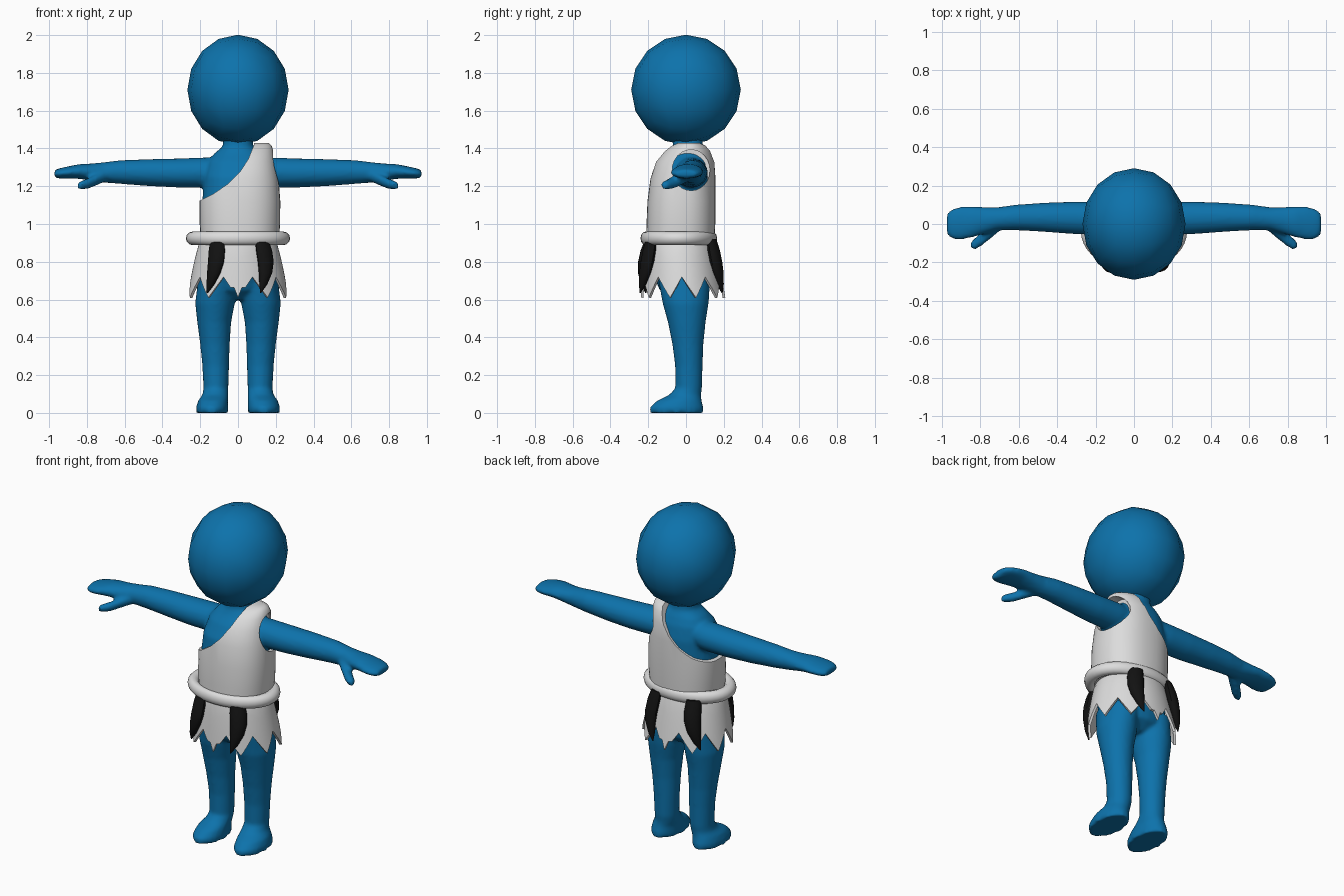
import bpy, bmesh, math
from math import cos, sin, pi, radians

if "Cube" in bpy.data.objects:
    bpy.data.objects.remove(bpy.data.objects["Cube"])


def material(name, rgb):
    m = bpy.data.materials.new(name)
    m.use_nodes = True
    m.diffuse_color = (*rgb, 1)
    bsdf = next(n for n in m.node_tree.nodes if n.type == 'BSDF_PRINCIPLED')
    bsdf.inputs["Base Color"].default_value = (*rgb, 1)
    return m


BLUE = material("blue_skin", (0.004, 0.17, 0.41))
CLOTH = material("pale_cloth", (0.72, 0.72, 0.72))
BLACK = material("black_claw", (0.006, 0.006, 0.006))


def activate(ob):
    bpy.ops.object.select_all(action='DESELECT')
    ob.select_set(True)
    bpy.context.view_layer.objects.active = ob


def finish(name, bm, mat, angle=40):
    bmesh.ops.recalc_face_normals(bm, faces=bm.faces)
    me = bpy.data.meshes.new(name)
    bm.to_mesh(me)
    bm.free()
    ob = bpy.data.objects.new(name, me)
    bpy.context.collection.objects.link(ob)
    me.materials.append(mat)
    activate(ob)
    bpy.ops.object.shade_smooth_by_angle(angle=radians(angle))
    return ob


def modify(ob, kind, **settings):
    activate(ob)
    mod = ob.modifiers.new(kind.lower(), kind)
    for key, value in settings.items():
        setattr(mod, key, value)
    bpy.ops.object.modifier_apply(modifier=mod.name)


def power(v, p):
    return math.copysign(abs(v) ** (2 / p), v)


def loft(name, rings, mat, n=24, axis='z', p=2.0, side=1):
    """Closed skin over elliptical rings (cx, cy, cz, half_a, half_b)."""
    bm = bmesh.new()
    loops = []
    for cx, cy, cz, a, b in rings:
        loop = []
        for i in range(n):
            u, v = power(cos(2*pi*i/n), p) * a, power(sin(2*pi*i/n), p) * b
            co = (cx + u, cy + v, cz) if axis == 'z' else (cx, cy + u, cz + v)
            loop.append(bm.verts.new((co[0] * side, co[1], co[2])))
        loops.append(loop)
    for low, high in zip(loops, loops[1:]):
        for i in range(n):
            j = (i + 1) % n
            bm.faces.new((low[i], low[j], high[j], high[i]))
    bm.faces.new(loops[0])
    bm.faces.new(loops[-1])
    return finish(name, bm, mat)


# Head: cube grid pushed out to an ellipsoid
bm = bmesh.new()
bmesh.ops.create_cube(bm, size=2)
bmesh.ops.subdivide_edges(bm, edges=bm.edges[:], cuts=3, use_grid_fill=True)
for v in bm.verts:
    d = v.co.copy()
    for k in range(3):
        d[k] = math.tan(d[k] * pi / 4)
    d.normalize()
    v.co = (d.x * .268, d.y * .29, 1.71 + d.z * .292)
finish("head", bm, BLUE, 80)

# Body: torso, arms, thumbs and legs fused into one skin
parts = [loft("body", [
    (0, -.01, .60, .07, .07), (0, -.01, .65, .15, .13), (0, -.02, .75, .19, .16),
    (.005, -.03, .92, .185, .165), (.005, -.025, 1.1, .195, .17),
    (.005, -.015, 1.25, .185, .16), (.005, 0, 1.33, .165, .13),
    (0, .01, 1.375, .125, .10), (0, .01, 1.41, .08, .08), (0, .01, 1.5, .075, .075)],
    BLUE, p=2.3)]
for side in (1, -1):
    parts.append(loft("arm", [
        (.08, .025, 1.28, .08, .075), (.18, .028, 1.272, .086, .08),
        (.32, .032, 1.27, .084, .077), (.48, .035, 1.272, .075, .071),
        (.62, .034, 1.275, .066, .063), (.71, .027, 1.273, .06, .054),
        (.78, .018, 1.275, .07, .045), (.84, .01, 1.278, .08, .039),
        (.90, .004, 1.273, .086, .032), (.945, 0, 1.268, .078, .027),
        (.972, 0, 1.265, .055, .02)], BLUE, axis='x', side=side))
    parts.append(loft("thumb", [
        (.69, .0, 1.26, .03, .03), (.75, -.04, 1.235, .04, .031),
        (.79, -.075, 1.215, .037, .028), (.825, -.102, 1.207, .031, .024),
        (.847, -.112, 1.203, .02, .018)], BLUE, axis='x', side=side))
    parts.append(loft("leg", [
        (.137, -.05, 0, .084, .142), (.137, -.05, .03, .085, .142),
        (.132, -.035, .065, .079, .118), (.12, -.005, .095, .069, .085),
        (.117, .014, .13, .066, .071), (.118, .015, .25, .071, .073),
        (.122, .01, .36, .078, .082), (.126, .004, .48, .09, .1),
        (.122, -.002, .58, .105, .122), (.11, -.01, .72, .1, .14)],
        BLUE, side=side))
body = parts[0]
activate(body)
for part in parts:
    part.select_set(True)
bpy.ops.object.join()
modify(body, 'REMESH', mode='VOXEL', voxel_size=.011)
modify(body, 'SMOOTH', factor=.5, iterations=5)
activate(body)
bpy.ops.object.shade_smooth()

# Tunic: solid bodice with a slanted neckline and one armhole cut away
tunic = loft("tunic", [
    (.01, -.03, .90, .205, .18), (.01, -.027, 1.0, .213, .182),
    (.01, -.024, 1.12, .214, .18), (.01, -.016, 1.24, .205, .172),
    (.01, -.004, 1.33, .188, .155), (.01, .008, 1.385, .177, .125),
    (.01, .015, 1.415, .168, .095), (.01, .015, 1.43, .15, .06)],
    CLOTH, n=40, p=2.3)
bm = bmesh.new()
neckline = [(-.4, 1.125), (-.2, 1.125), (-.13, 1.16), (-.05, 1.215), (.01, 1.275),
            (.055, 1.345), (.085, 1.42), (.1, 1.6), (-.4, 1.6)]
face = bm.faces.new([bm.verts.new((x, -.5, z)) for x, z in neckline])
sweep = bmesh.ops.extrude_face_region(bm, geom=[face])
for v in sweep["geom"]:
    if isinstance(v, bmesh.types.BMVert):
        v.co.y = .5
neck_cutter = finish("neck_cutter", bm, CLOTH)
arm_cutter = loft("arm_cutter", [(.125, .027, 1.285, .1, .108),
                                 (.5, .027, 1.285, .1, .108)], CLOTH, axis='x')
for cutter in (neck_cutter, arm_cutter):
    cutter.hide_render = True
    modify(tunic, 'BOOLEAN', object=cutter, operation='DIFFERENCE', solver='EXACT')
    bpy.data.objects.remove(cutter)
activate(tunic)
bpy.ops.object.shade_smooth_by_angle(angle=radians(40))

# Skirt: flared cloth with a ragged zigzag hem
bm = bmesh.new()
teeth, steps, rows = 10, 8, 5
count = teeth * steps
grid = []
for r in range(rows + 1):
    row = []
    for i in range(count):
        a = 2 * pi * i / count
        phase = i % steps / steps
        hem = .72 - .11 * (1 - abs(2 * phase - 1))
        # small extra nicks in the front and back teeth
        if abs(cos(a)) < .25 and phase in (.375, .625):
            hem += .025
        z = .93 + (hem - .93) * r / rows
        f = (.93 - z) / .33
        rx, ry = .19 + .08 * f ** .7, .175 + .05 * f ** .7
        row.append(bm.verts.new((rx * cos(a), -.035 + .02 * f + ry * sin(a), z)))
    grid.append(row)
for low, high in zip(grid, grid[1:]):
    for i in range(count):
        j = (i + 1) % count
        bm.faces.new((low[i], low[j], high[j], high[i]))
skirt = finish("skirt", bm, CLOTH)
modify(skirt, 'SOLIDIFY', thickness=.014, offset=-1)
activate(skirt)
bpy.ops.object.shade_smooth_by_angle(angle=radians(40))

# Belt: thick rolled ring
bpy.ops.mesh.primitive_torus_add(location=(0, -.038, .924), major_segments=40,
                                 minor_segments=12, major_radius=.24, minor_radius=.036)
belt = bpy.context.object
belt.name = "belt"
belt.scale.y = .735
belt.data.materials.append(CLOTH)
bpy.ops.object.shade_smooth()

# Claws: curved pendants hanging from the belt, all leaning one way
for name, x, y in (("front_right_claw", -.11, -.19), ("front_left_claw", .125, -.185),
                   ("back_left_claw", .1, .135), ("back_right_claw", -.14, .125)):
    lean = 1 if y < 0 else -1
    claw = loft(name, [
        (0, 0, .92, .04, .022), (lean * .006, -.015, .86, .047, .03),
        (lean * .008, -.028, .8, .046, .032), (0, -.038, .74, .038, .028),
        (lean * -.017, -.043, .68, .022, .018), (lean * -.035, -.045, .635, .003, .003)],
        BLACK, n=12)
    claw.location = (x, y, 0)
    claw.rotation_euler.z = math.atan2(x * .8, -y - .03)
